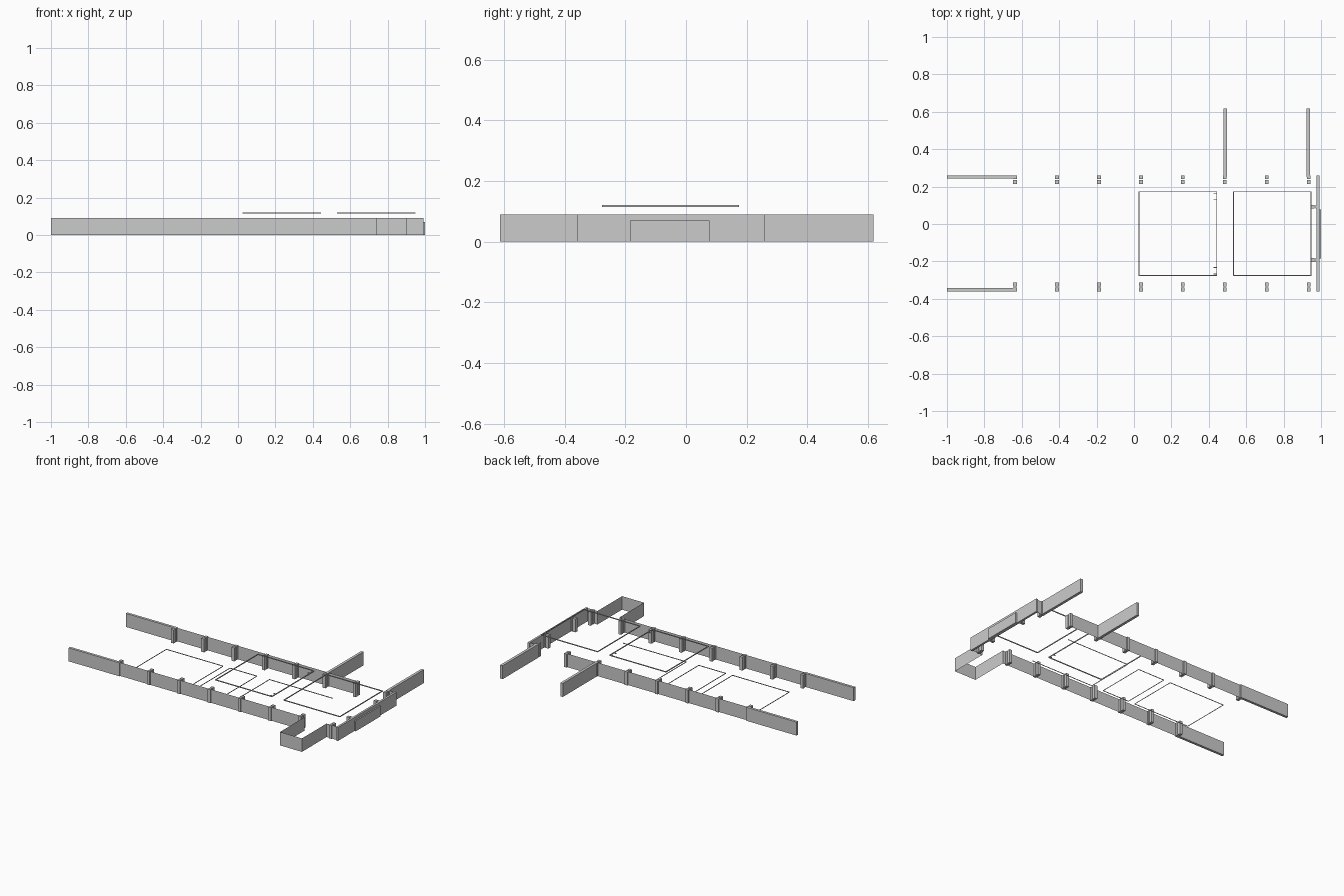
import bpy, bmesh

if "Cube" in bpy.data.objects:
    bpy.data.objects.remove(bpy.data.objects["Cube"])

H = 0.09  # wall height


def finish(name, bm):
    me = bpy.data.meshes.new(name)
    bm.to_mesh(me)
    bm.free()
    ob = bpy.data.objects.new(name, me)
    bpy.context.collection.objects.link(ob)
    return ob


def add_box(bm, x0, x1, y0, y1, z0, z1):
    g = bmesh.ops.create_cube(bm, size=1)
    for v in g["verts"]:
        v.co = ((x0 + x1) / 2 + v.co.x * (x1 - x0),
                (y0 + y1) / 2 + v.co.y * (y1 - y0),
                (z0 + z1) / 2 + v.co.z * (z1 - z0))


def boxes(name, items):
    bm = bmesh.new()
    for it in items:
        add_box(bm, *it)
    return finish(name, bm)


def ribbon(name, pts, z0, z1):
    """Thin vertical sheet following a floor path."""
    bm = bmesh.new()
    lo = [bm.verts.new((x, y, z0)) for x, y in pts]
    hi = [bm.verts.new((x, y, z1)) for x, y in pts]
    for i in range(len(pts) - 1):
        bm.faces.new((lo[i], lo[i + 1], hi[i + 1], hi[i]))
    return finish(name, bm)


def frame(name, x0, x1, y0, y1, z0, z1, t):
    """Thin rectangular outline of four bars."""
    return boxes(name, [(x0, x1, y0, y0 + t, z0, z1), (x0, x1, y1 - t, y1, z0, z1),
                        (x0, x0 + t, y0 + t, y1 - t, z0, z1),
                        (x1 - t, x1, y0 + t, y1 - t, z0, z1)])


# long side walls: thick ends, thin sheets beyond
boxes("back_wall_end", [(-1, -0.635, 0.243, 0.26, 0, H)])
boxes("front_wall_end", [(-1, -0.635, -0.36, -0.343, 0, H)])
ribbon("back_wall", [(-0.64, 0.252), (0.715, 0.252)], 0, H)
ribbon("back_wall_corner", [(0.932, 0.252), (0.98, 0.252)], 0, H)

# front wall running around the alcove
ribbon("front_wall_alcove", [(-0.64, -0.353), (0.74, -0.353), (0.74, -0.613), (0.902, -0.613),
                             (0.902, -0.353), (0.98, -0.353)], 0, H)

# side corridor walls at the back
boxes("corridor_walls", [(x - 0.009, x + 0.009, 0.25, 0.618, 0, H) for x in (0.487, 0.932)])

# end wall and its raised door panel
boxes("end_wall", [(0.977, 0.991, -0.36, 0.26, 0, H)])
boxes("end_door", [(0.988, 1.0, -0.185, 0.077, 0, 0.07)])

# paired posts along the walls
back, front = [], []
for i in range(8):
    x = -0.636 + 0.2243 * i
    a, b = x - 0.01, x + 0.01
    back += [(a, b, 0.24, 0.26, 0, H), (a, b, 0.214, 0.234, 0, H)]
    front += [(a, b, -0.36, -0.34, 0, H), (a, b, -0.334, -0.314, 0, H)]
boxes("back_posts", back)
boxes("front_posts", front)
boxes("end_posts", [(x, x + 0.02, y - 0.01, y + 0.01, 0, H)
                    for x in (0.946, 0.97) for y in (0.092, -0.193)])

# raised thin frames
frame("upper_frame_middle", 0.025, 0.445, -0.277, 0.175, 0.115, 0.121, 0.004)
frame("upper_frame_end", 0.53, 0.948, -0.277, 0.175, 0.115, 0.121, 0.004)
boxes("upper_frame_clips", [(0.426, 0.443, y - 0.002, y + 0.002, 0.115, 0.121)
                            for y in (0.165, 0.13, -0.232, -0.267)])

# floor outlines
for nm, x0, x1 in (("floor_outline_large", -0.61, -0.19), ("floor_outline_small", -0.14, 0.06)):
    ribbon(nm, [(x0, -0.22), (x1, -0.22), (x1, 0.115), (x0, 0.115), (x0, -0.22)], 0, 0.006)
ribbon("floor_outline_open", [(0.62, -0.218), (0.15, -0.218), (0.15, 0.118), (0.62, 0.118)], 0, 0.006)
